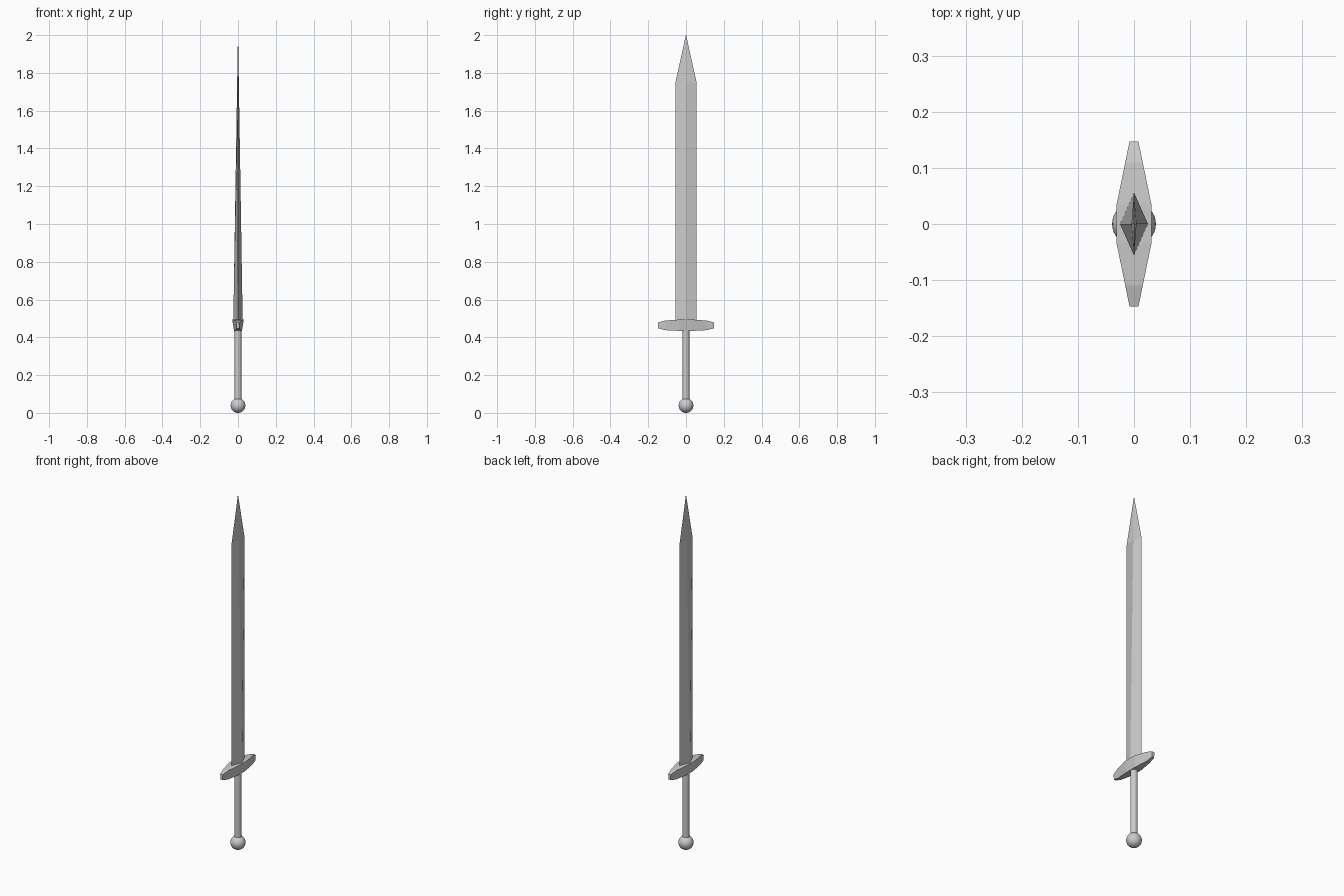
import bpy, bmesh, math

if "Cube" in bpy.data.objects:
    bpy.data.objects.remove(bpy.data.objects["Cube"])


def loft(name, rings):
    """Skin a list of equal-length point rings and cap both ends."""
    bm = bmesh.new()
    loops = [[bm.verts.new(p) for p in ring] for ring in rings]
    n = len(loops[0])
    for a, b in zip(loops, loops[1:]):
        for i in range(n):
            j = (i + 1) % n
            bm.faces.new((a[i], a[j], b[j], b[i]))
    bm.faces.new(loops[0])
    bm.faces.new(loops[-1])
    bmesh.ops.remove_doubles(bm, verts=bm.verts, dist=1e-5)
    bmesh.ops.recalc_face_normals(bm, faces=bm.faces)
    mesh = bpy.data.meshes.new(name)
    bm.to_mesh(mesh)
    bm.free()
    obj = bpy.data.objects.new(name, mesh)
    bpy.context.collection.objects.link(obj)
    return obj


def diamond(x, y, z):
    return [(x, 0, z), (0, y, z), (-x, 0, z), (0, -y, z)]


# Blade: diamond section, thinning steadily up to a point
loft("blade", [diamond(0.025, 0.056, 0.47),
               diamond(0.0045, 0.056, 1.75),
               diamond(0.0003, 0.0006, 2.0)])

# Crossguard: half profile (y, top half width, bottom half width, z low, z high)
half = [(0.035, 0.031, 0.021, 0.434, 0.494),
        (0.110, 0.0155, 0.0115, 0.438, 0.489),
        (0.147, 0.008, 0.007, 0.448, 0.479)]
stations = [(-y, *rest) for y, *rest in reversed(half)] + half
loft("crossguard", [[(-t, y, hi), (t, y, hi), (b, y, lo), (-b, y, lo)]
                    for y, t, b, lo, hi in stations])

# Grip
bpy.ops.mesh.primitive_cylinder_add(vertices=32, radius=0.018, depth=0.38,
                                    location=(0, 0, 0.255))
bpy.context.object.name = "grip"
bpy.ops.object.shade_smooth_by_angle(angle=math.radians(30))

# Pommel
bpy.ops.mesh.primitive_uv_sphere_add(segments=32, ring_count=16, radius=0.039,
                                     location=(0, 0, 0.039))
bpy.context.object.name = "pommel"
bpy.ops.object.shade_smooth_by_angle(angle=math.radians(30))
